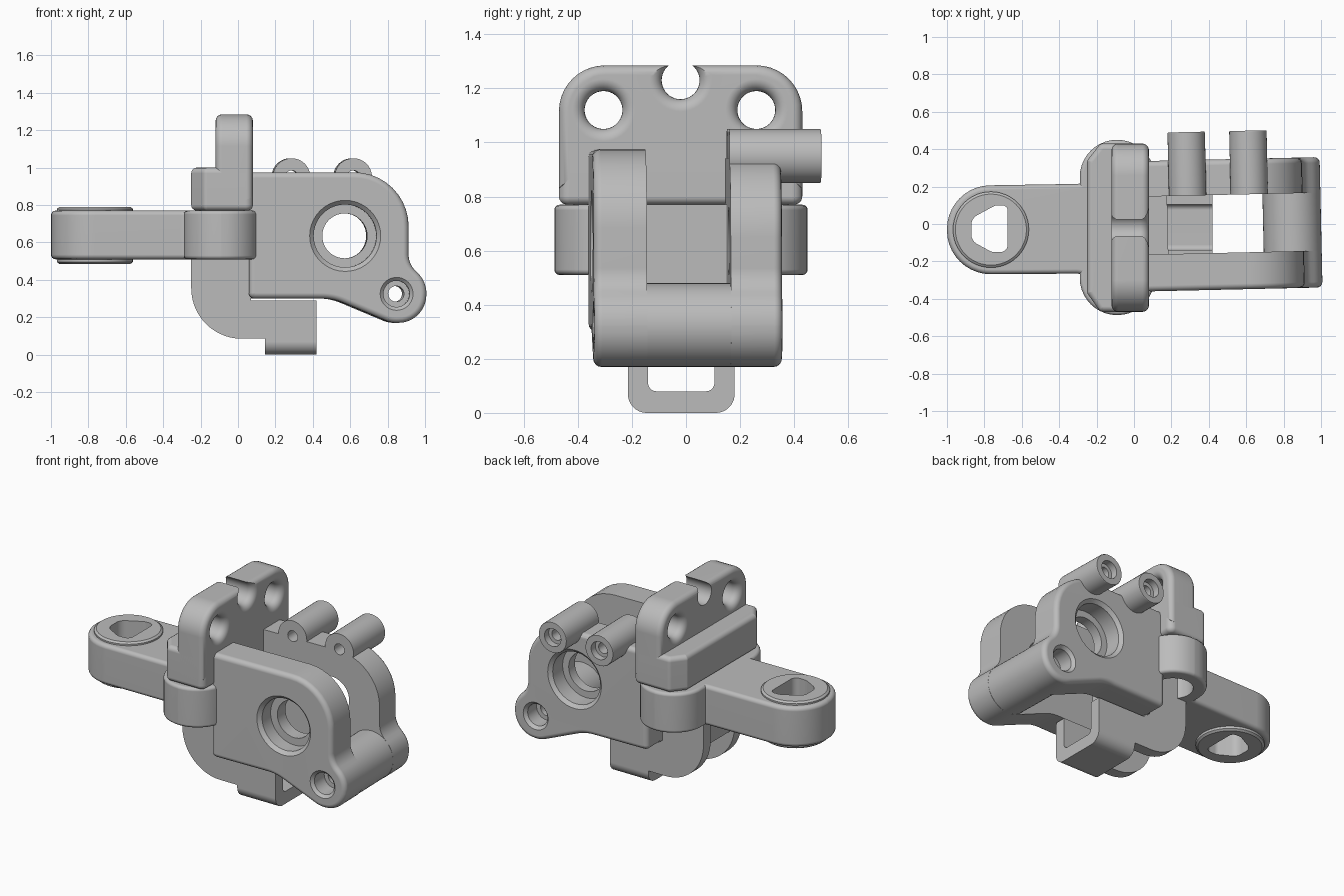
import bpy, bmesh
from math import sin, cos, pi, radians
from mathutils import Vector, Matrix

cube = bpy.data.objects.get("Cube")
if cube:
    bpy.data.objects.remove(cube, do_unlink=True)

GREY = (0.5, 0.5, 0.5, 1)
mat = bpy.data.materials.new("plain grey")
mat.use_nodes = True
mat.diffuse_color = GREY
mat.node_tree.nodes["Principled BSDF"].inputs["Base Color"].default_value = GREY


def place(u, v, t, axis):
    return {"x": (t, u, v), "y": (u, t, v), "z": (u, v, t)}[axis]


def rounded(corners, steps=10):
    """Outline from (u, v, radius) corners."""
    out = []
    n = len(corners)
    for i, (u, v, r) in enumerate(corners):
        p = Vector((u, v, 0))
        if r == 0:
            out.append((u, v))
            continue
        d1 = (Vector((*corners[i - 1][:2], 0)) - p).normalized()
        d2 = (Vector((*corners[(i + 1) % n][:2], 0)) - p).normalized()
        half = d1.angle(d2) / 2
        c = p + (d1 + d2).normalized() * (r / sin(half))
        a = (p + d1 * (r * cos(half) / sin(half)) - c).normalized()
        b = (p + d2 * (r * cos(half) / sin(half)) - c).normalized()
        for k in range(steps + 1):
            q = c + a.slerp(b, k / steps) * r
            out.append((q.x, q.y))
    return out


def box(u0, v0, u1, v1, r=0):
    return rounded([(u0, v0, r), (u0, v1, r), (u1, v1, r), (u1, v0, r)])


def finish(bm, name):
    bmesh.ops.recalc_face_normals(bm, faces=bm.faces)
    mesh = bpy.data.meshes.new(name)
    bm.to_mesh(mesh)
    bm.free()
    mesh.materials.append(mat)
    ob = bpy.data.objects.new(name, mesh)
    bpy.context.collection.objects.link(ob)
    return ob


def prism(name, outline, axis, t0, t1, bevel=(0, 0)):
    """Extruded outline, with the rim of each end rounded over."""
    bm = bmesh.new()
    rings = [[bm.verts.new(place(u, v, t, axis)) for u, v in outline] for t in (t0, t1)]
    n = len(outline)
    caps = [bm.faces.new(r) for r in rings]
    for i in range(n):
        j = (i + 1) % n
        bm.faces.new((rings[0][i], rings[0][j], rings[1][j], rings[1][i]))
    bmesh.ops.recalc_face_normals(bm, faces=bm.faces)
    rims = [list(c.edges) for c in caps]
    for rim, width in zip(rims, bevel):
        if width:
            bmesh.ops.bevel(bm, geom=rim, offset=width, segments=4, profile=0.5, affect="EDGES")
    return finish(bm, name)


def lathe(name, centre, profile, axis, sides=40):
    """Solid turned from (radius, position) pairs."""
    bm = bmesh.new()
    rings = []
    for r, t in profile:
        rings.append([bm.verts.new(place(centre[0] + r * cos(2 * pi * k / sides),
                                         centre[1] + r * sin(2 * pi * k / sides), t, axis))
                      for k in range(sides)])
    for a, b in zip(rings, rings[1:]):
        for k in range(sides):
            m = (k + 1) % sides
            bm.faces.new((a[k], a[m], b[m], b[k]))
    bm.faces.new(rings[0])
    bm.faces.new(rings[-1])
    return finish(bm, name)


def activate(ob):
    bpy.ops.object.select_all(action="DESELECT")
    ob.select_set(True)
    bpy.context.view_layer.objects.active = ob


def cut(targets, cutters):
    for ob in targets:
        activate(ob)
        for c in cutters:
            mod = ob.modifiers.new("cut", "BOOLEAN")
            mod.operation = "DIFFERENCE"
            mod.solver = "EXACT"
            mod.object = c
            bpy.ops.object.modifier_apply(modifier=mod.name)
    for c in cutters:
        bpy.data.objects.remove(c, do_unlink=True)


parts = []

# Side arm with a raised end boss and a D-shaped socket
arm = prism("side_arm", rounded([
    (-1, -0.27, 0.234), (-1, 0.203, 0.234), (-0.27, 0.215, 0.08), (-0.2, 0.3, 0), (0, 0.3, 0),
    (0, -0.35, 0), (-0.2, -0.35, 0), (-0.27, -0.265, 0.08)]), "z", 0.51, 0.77, (0.025, 0.025))
boss = lathe("arm_end_boss", (-0.765, -0.03),
             [(0.19, 0.485), (0.203, 0.495), (0.203, 0.78), (0.19, 0.79)], "z", 48)
socket = prism("socket_cutter", rounded([
    (-0.675, -0.15, 0.04), (-0.76, -0.15, 0.05), (-0.87, -0.09, 0.06),
    (-0.87, 0.03, 0.06), (-0.74, 0.1, 0.05), (-0.675, 0.1, 0.03)]), "z", 0.4, 0.9)
cut([arm, boss], [socket])

# Hinge knuckles with blind holes underneath
knuckle = prism("hinge_knuckles", box(-0.29, -0.487, 0.11, 0.45, 0.199), "z", 0.51, 0.77,
                (0.02, 0.02))
cut([knuckle, arm], [lathe("pin_cutter", (-0.09, y), [(0.12, 0.4), (0.12, 0.66)], "z")
                     for y in (-0.287, 0.25)])
parts += [arm, boss, knuckle]

# Upright plate with three lobes
base = prism("plate_base", rounded([
    (-0.25, -0.37, 0.02), (-0.18, -0.47, 0.03), (0.08, -0.47, 0.04), (0.08, 0.43, 0.04),
    (-0.18, 0.43, 0.03), (-0.25, 0.34, 0.02)]), "z", 0.77, 1.0, (0.03, 0.03))
slab = prism("plate_side_lobes", rounded([
    (-0.47, 0.83, 0), (-0.47, 1.285, 0.17), (0.43, 1.285, 0.17), (0.43, 0.83, 0)]),
    "x", -0.12, 0.08, (0.035, 0.035))
lobe = prism("plate_middle_lobe", rounded([
    (-0.19, 0.83, 0), (-0.19, 1.397, 0.169), (0.15, 1.397, 0.169), (0.15, 0.83, 0)]),
    "x", -0.26, 0.08, (0.035, 0.035))


def flared(y, z, back):
    arc = [k * pi / 12 for k in range(7)]
    r, f = 0.07, 0.045
    left = [(r + f - f * sin(a), back + f - f * cos(a)) for a in arc]
    right = [(r + f - f * cos(a), 0.08 - f + f * sin(a)) for a in arc]
    return lathe("flared_cutter", (y, z), [(r + f, -0.4)] + left + right + [(r + f, 0.2)], "x")


cut([slab, lobe], [flared(-0.305, 1.12, -0.12), flared(-0.02, 1.23, -0.26),
                   flared(0.26, 1.12, -0.12)])
parts += [base, slab, lobe]

# Fork: two cheeks joined by a bridge and a cross bar
fork = []
for name, y0, y1, top, bevel in (("front_fork_cheek", -0.362, -0.165, 0.975, (0.03, 0)),
                                 ("back_fork_cheek", 0.145, 0.335, 0.94, (0, 0.03))):
    fork.append(prism(name, rounded([
        (0.05, 0.30, 0.03), (0.05, top, 0.03), (0.905, top, 0.29), (0.905, 0.485, 0.12),
        (1.0, 0.39, 0.15), (1.0, 0.17, 0.15), (0.81, 0.17, 0.15), (0.5, 0.3, 0.3)]),
        "y", y0, y1, bevel))
fork.append(lathe("fork_cross_bar", (0.845, 0.325), [(0.155, -0.2), (0.155, 0.2)], "y", 48))
fork.append(prism("fork_bridge", box(0.05, 0.31, 0.18, 0.77), "y", -0.2, 0.2))

# Round posts on the back cheek
for side, x in (("inner", 0.29), ("outer", 0.62)):
    fork.append(lathe(side + "_post", (x, 0.95),
                      [(0.1, 0.145), (0.1, 0.48), (0.097, 0.485)], "y"))
cut(fork[1:2] + fork[4:], [lathe("post_bore_cutter", (x, 0.95), [
    (0.035, 0), (0.035, 0.44), (0.058, 0.44), (0.058, 0.6)], "y") for x in (0.29, 0.62)])

# Stepped bearing seats and the lug hole
cut(fork[:2], [
    lathe("front_seat_cutter", (0.565, 0.635), [
        (0.2, -0.5), (0.19, -0.362), (0.168, -0.34), (0.168, -0.25), (0.12, -0.25), (0.12, 0)], "y"),
    lathe("back_seat_cutter", (0.565, 0.635), [
        (0.125, 0), (0.125, 0.21), (0.168, 0.21), (0.168, 0.315), (0.19, 0.335), (0.2, 0.5)], "y")])
cut(fork[:3], [lathe("lug_cutter", (0.84, 0.325), [
    (0.09, -0.5), (0.088, -0.362), (0.07, -0.345), (0.07, -0.24), (0.042, -0.24),
    (0.042, 0.22), (0.07, 0.22), (0.07, 0.315), (0.088, 0.335), (0.09, 0.5)], "y")])
for ob in fork:
    ob.data.transform(Matrix.Rotation(radians(1.3), 4, "Z"))
parts += fork

# Curved lower body: two walls around an open channel
for side, y0, y1 in (("front", -0.213, -0.14), ("back", 0.105, 0.178)):
    parts.append(prism(side + "_lower_wall", rounded([
        (-0.25, 0.7, 0), (-0.25, 0.085, 0.27), (0.42, 0.085, 0), (0.42, 0.29, 0),
        (0.07, 0.29, 0), (0.07, 0.7, 0)], 14), "y", y0, y1))
parts.append(prism("lower_core", box(-0.22, 0.32, 0.07, 0.7), "y", -0.17, 0.13))
parts.append(prism("channel_tray", rounded([
    (-0.215, 0.28, 0), (-0.215, 0, 0.07), (0.18, 0, 0.07), (0.18, 0.28, 0),
    (0.105, 0.28, 0), (0.105, 0.08, 0.03), (-0.14, 0.08, 0.03), (-0.14, 0.28, 0)]),
    "x", 0.145, 0.421))

# Smooth the rounded surfaces and keep the edges crisp
for ob in parts:
    activate(ob)
    bpy.ops.object.shade_smooth_by_angle(angle=radians(32))
    mod = ob.modifiers.new("even_normals", "WEIGHTED_NORMAL")
    mod.keep_sharp = True
